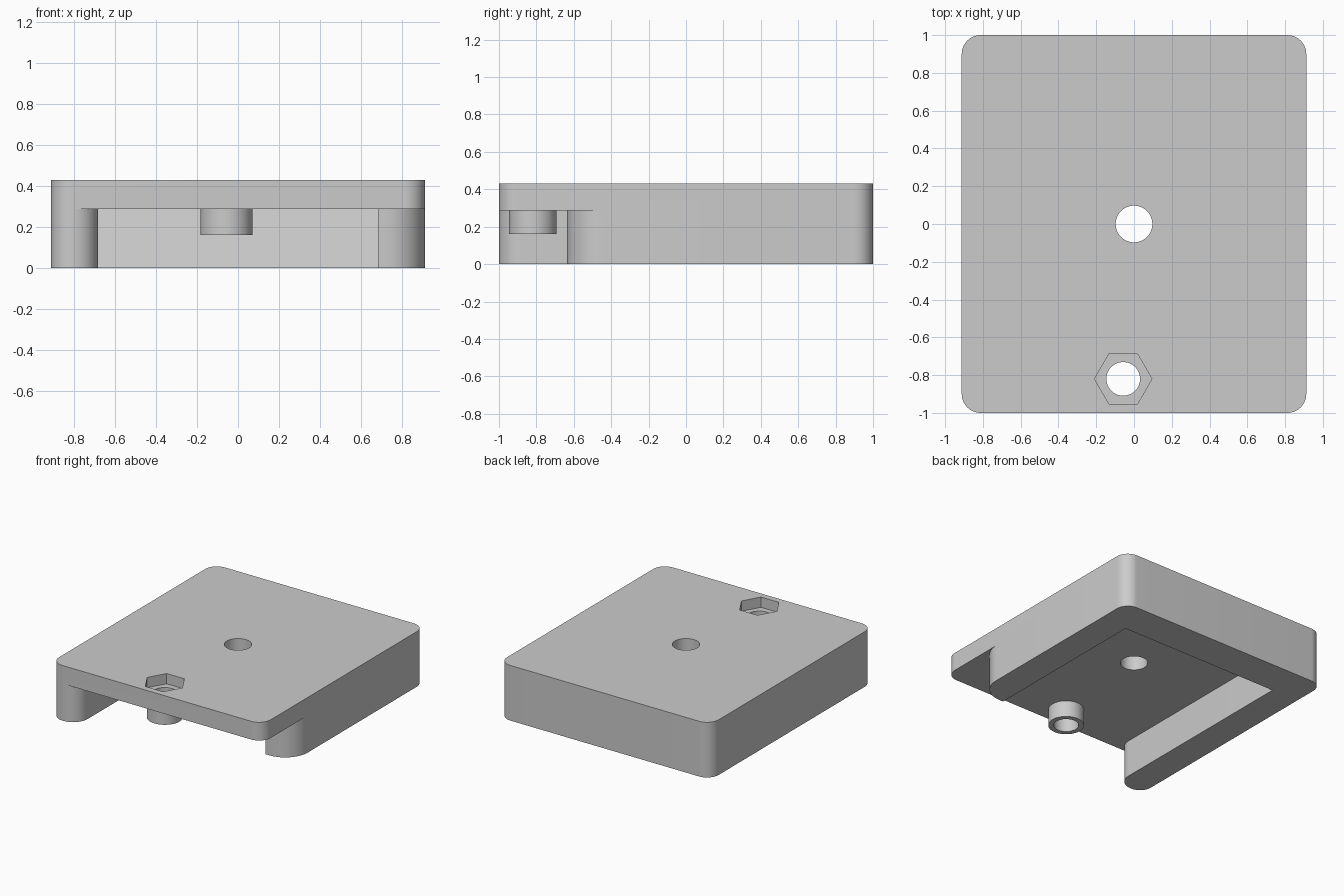
import bpy
import bmesh
import math

if "Cube" in bpy.data.objects:
    bpy.data.objects.remove(bpy.data.objects["Cube"], do_unlink=True)

W, L, H = 0.912, 1.0, 0.43      # half width, half length, height
CEIL = 0.288                    # underside of the top plate
IN = 0.683                      # inner face of the side walls
NUT = (-0.057, -0.82)           # nut pocket centre

grey = bpy.data.materials.new("plain grey")
grey.use_nodes = True
grey.diffuse_color = (0.6, 0.6, 0.6, 1)
grey.node_tree.nodes["Principled BSDF"].inputs["Base Color"].default_value = (0.6, 0.6, 0.6, 1)


def arc(cx, cy, r, start, end, n=16):
    """Points on a circle between two angles in degrees."""
    angles = [math.radians(start + (end - start) * i / n) for i in range(n + 1)]
    return [(cx + r * math.cos(a), cy + r * math.sin(a)) for a in angles]


def disc(centre, r, n=64):
    return arc(*centre, r, 0, 360, n)[:-1]


def prism(name, outline, z0, z1):
    """Upright solid with the given plan outline."""
    bm = bmesh.new()
    face = bm.faces.new([bm.verts.new((x, y, z0)) for x, y in outline])
    top = bmesh.ops.extrude_face_region(bm, geom=[face])["geom"]
    for v in top:
        if isinstance(v, bmesh.types.BMVert):
            v.co.z = z1
    bmesh.ops.recalc_face_normals(bm, faces=bm.faces)
    mesh = bpy.data.meshes.new(name)
    bm.to_mesh(mesh)
    bm.free()
    mesh.materials.append(grey)
    obj = bpy.data.objects.new(name, mesh)
    bpy.context.collection.objects.link(obj)
    return obj


def combine(target, tool, operation):
    """Apply a boolean and remove the tool."""
    mod = target.modifiers.new("combine", "BOOLEAN")
    mod.operation, mod.object, mod.solver = operation, tool, "EXACT"
    bpy.context.view_layer.objects.active = target
    bpy.ops.object.modifier_apply(modifier=mod.name)
    bpy.data.objects.remove(tool, do_unlink=True)


# Block with rounded vertical corners
R = 0.1
outline = []
for i, (sx, sy) in enumerate([(1, 1), (-1, 1), (-1, -1), (1, -1)]):
    outline += arc(sx * (W - R), sy * (L - R), R, 90 * i, 90 * i + 90)
body = prism("cover_body", outline, 0, H)

# Pocket open to the front, with a long left leg and a short rounded right one
r_short, r_leg = 0.195, 0.125
pocket_plan = [(-IN, 0.72), (IN, 0.72), (IN, -0.637)]
pocket_plan += arc(W - r_short, -0.637 + r_short, r_short, -90, 0)
pocket_plan += [(1.2, -0.637 + r_short), (1.2, -1.2), (-IN - r_leg, -1.2)]
pocket_plan += arc(-IN - r_leg, -L + r_leg, r_leg, -90, 0)
pocket = prism("pocket_cutter", pocket_plan, -0.1, CEIL)
for v in pocket.data.vertices:      # undercut back wall
    if v.co.y > 0.5:
        v.co.y += 0.24 * v.co.z
combine(body, pocket, "DIFFERENCE")

# Boss under the nut pocket
combine(body, prism("screw_boss", disc(NUT, 0.127), 0.16, 0.36), "UNION")

# Centre hole, screw hole and hexagonal nut recess
for name, plan, z0 in [
    ("centre_hole", disc((0, 0), 0.097), -0.1),
    ("screw_hole", disc(NUT, 0.089), -0.1),
    ("nut_recess", disc(NUT, 0.152, 6), H - 0.08),
]:
    combine(body, prism(name, plan, z0, 0.6), "DIFFERENCE")

# Smooth the rounded walls, keep edges crisp
bpy.ops.object.select_all(action="DESELECT")
body.select_set(True)
bpy.context.view_layer.objects.active = body
bpy.ops.object.shade_smooth_by_angle(angle=math.radians(30))
